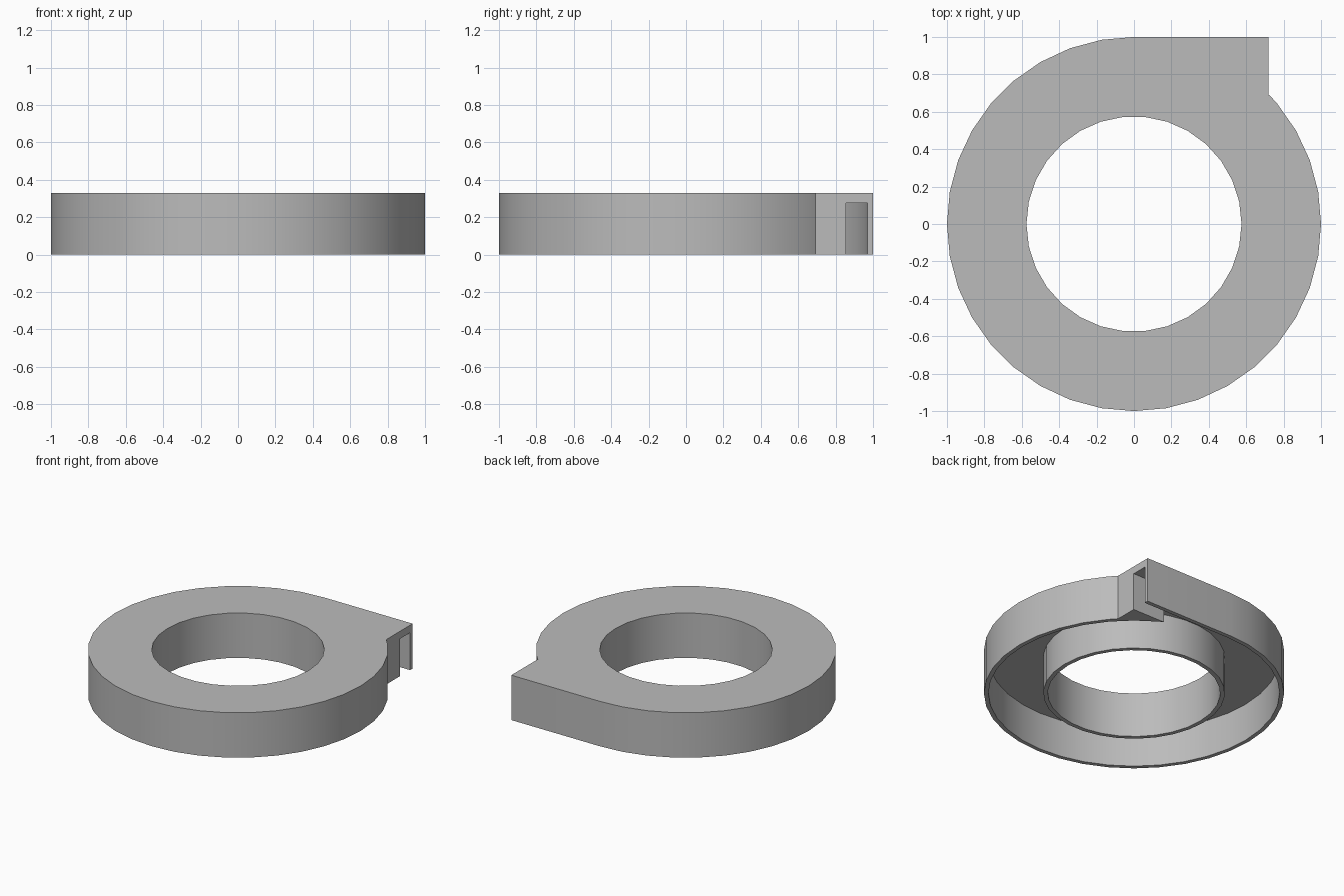
import bpy, bmesh
from math import sin, cos, radians, asin, degrees

if "Cube" in bpy.data.objects:
    bpy.data.objects.remove(bpy.data.objects["Cube"], do_unlink=True)

HEIGHT, CEILING = 0.33, 0.275
OUTLET_X = 0.72

grey = bpy.data.materials.new("plain grey")
grey.use_nodes = True
grey.diffuse_color = (0.5, 0.5, 0.5, 1)
grey.node_tree.nodes["Principled BSDF"].inputs["Base Color"].default_value = grey.diffuse_color


def arc(radius, start, end, sides):
    """Points of a regular polygon between two angles, ends included."""
    step = 360 / sides
    angles = [start] + [i * step for i in range(2 * sides) if start + 0.5 < i * step < end - 0.5] + [end]
    return [(radius * cos(radians(a)), radius * sin(radians(a))) for a in angles]


def prism(name, points, low, high):
    """Extrude a flat outline between two heights."""
    bm = bmesh.new()
    face = bm.faces.new([bm.verts.new((x, y, low)) for x, y in points])
    top = bmesh.ops.extrude_face_region(bm, geom=[face])["geom"]
    bmesh.ops.translate(bm, vec=(0, 0, high - low),
                        verts=[v for v in top if isinstance(v, bmesh.types.BMVert)])
    bmesh.ops.recalc_face_normals(bm, faces=bm.faces)
    mesh = bpy.data.meshes.new(name)
    bm.to_mesh(mesh)
    bm.free()
    mesh.materials.append(grey)
    obj = bpy.data.objects.new(name, mesh)
    bpy.context.collection.objects.link(obj)
    return obj


def cylinder(name, radius, low, high, sides=30):
    return prism(name, arc(radius, 0, 360 - 360 / sides, sides), low, high)


def cut(target, cutter):
    """Subtract the cutter and throw it away."""
    mod = target.modifiers.new("cut", "BOOLEAN")
    mod.operation, mod.solver, mod.object = "DIFFERENCE", "EXACT", cutter
    bpy.context.view_layer.objects.active = target
    bpy.ops.object.modifier_apply(modifier=mod.name)
    bpy.data.objects.remove(cutter, do_unlink=True)


# Round body with a tangent outlet at the back left
shoulder = 0.69
housing = prism("blower_housing",
                arc(1, 90, 360 + 43.8, 36) + [(OUTLET_X, shoulder), (OUTLET_X, 1)],
                0, HEIGHT)

# Ring-shaped cavity, open below and through the outlet slot
inner, slot_y = 0.97, 0.855
mouth = 360 + degrees(asin(slot_y / inner))
cavity = prism("cavity_cutter",
               arc(inner, 90, mouth, 36) + [(OUTLET_X + 0.1, slot_y), (OUTLET_X + 0.1, inner)],
               -0.1, CEILING)
cut(cavity, cylinder("tube_core", 0.605, -0.2, HEIGHT + 0.2))
cut(housing, cavity)

# Central through hole
cut(housing, cylinder("hole_cutter", 0.575, -0.2, HEIGHT + 0.2))

# Soft round walls with crisp rims
bpy.ops.object.select_all(action="DESELECT")
housing.select_set(True)
bpy.context.view_layer.objects.active = housing
bpy.ops.object.shade_smooth_by_angle(angle=radians(30))
